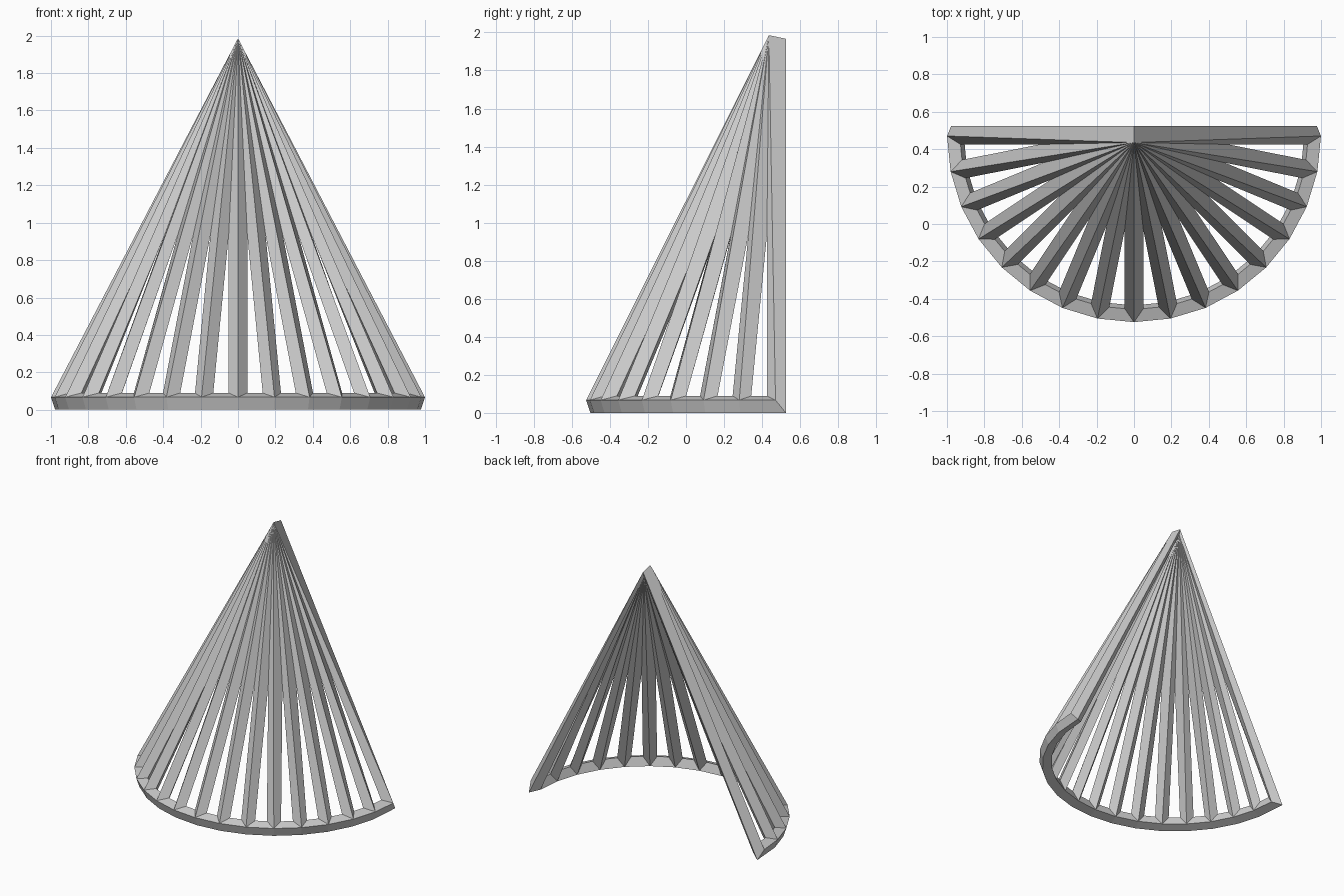
import bpy, bmesh
from math import sin, cos, pi
from mathutils import Vector

if "Cube" in bpy.data.objects:
    bpy.data.objects.remove(bpy.data.objects["Cube"])

# Open half cone turned into a lattice of diamond-section struts
SEG = 16            # facets in the half circle
R, H = 0.955, 1.91  # core cone radius and height
T = 0.05            # half thickness of a strut
AXIS_Y = 0.475      # y of the cone axis
BASE_Z = T * 0.894  # core base height, so the rim rests on z = 0
NR, NZ = 0.894, 0.447  # slope normal: radial and vertical parts
STEP = pi / SEG

bm = bmesh.new()
apex = Vector((0, AXIS_Y, BASE_Z + H))


def radial(a):
    return Vector((-cos(a), -sin(a), 0))


def vert(co):
    return bm.verts.new(co)


def inset(p, q, r):
    """Point inside corner p of a triangle, T away from both its edges."""
    d1, d2 = (q - p).normalized(), (r - p).normalized()
    return vert(p + (d1 + d2) * (T / d1.cross(d2).length))


# Core points, plus outer ridge, inner ridge and lower rim edge
core, outer, inner, rim = [], [], [], []
for i in range(SEG + 1):
    a = i * STEP
    p = Vector((0, AXIS_Y, BASE_Z)) + radial(a) * R
    n = radial(min(max(a, STEP / 2), pi - STEP / 2)) * NR + Vector((0, 0, NZ))
    edge = p + radial(a) * T * NZ - Vector((0, 0, T * NR))
    if i in (0, SEG):
        edge.y = AXIS_Y + T
    core.append(p)
    outer.append(vert(p + n * T))
    inner.append(vert(p - n * T))
    rim.append(vert(edge))

# Tip points
tip_n = Vector((0, -0.786, 0.618))
tip_out = vert(apex + tip_n * T)
tip_in = vert(apex - tip_n * T)
tip_back = vert(apex + Vector((0, T, 0.012)))

# Each facet: inset opening joined to the outer and inner ridges, plus rim
for i in range(SEG):
    j = i + 1
    a, b, c = core[i], core[j], apex
    hole = [inset(a, b, c), inset(b, c, a), inset(c, a, b)]
    for ring, flip in (([outer[i], outer[j], tip_out], False),
                       ([inner[i], inner[j], tip_in], True)):
        for k in range(3):
            m = (k + 1) % 3
            f = [ring[k], ring[m], hole[m], hole[k]]
            bm.faces.new(f[::-1] if flip else f)
    bm.faces.new([outer[j], outer[i], rim[i], rim[j]])
    bm.faces.new([inner[i], inner[j], rim[j], rim[i]])

# Back edges of the two end struts
for i in (0, SEG):
    for ridge, tip in ((outer[i], tip_out), (inner[i], tip_in)):
        f = [ridge, tip, tip_back, rim[i]]
        bm.faces.new(f if (i == 0) != (tip is tip_out) else f[::-1])

bmesh.ops.recalc_face_normals(bm, faces=bm.faces[:])
mesh = bpy.data.meshes.new("half_cone_lattice")
bm.to_mesh(mesh)
bm.free()
bpy.context.collection.objects.link(bpy.data.objects.new("half_cone_lattice", mesh))
